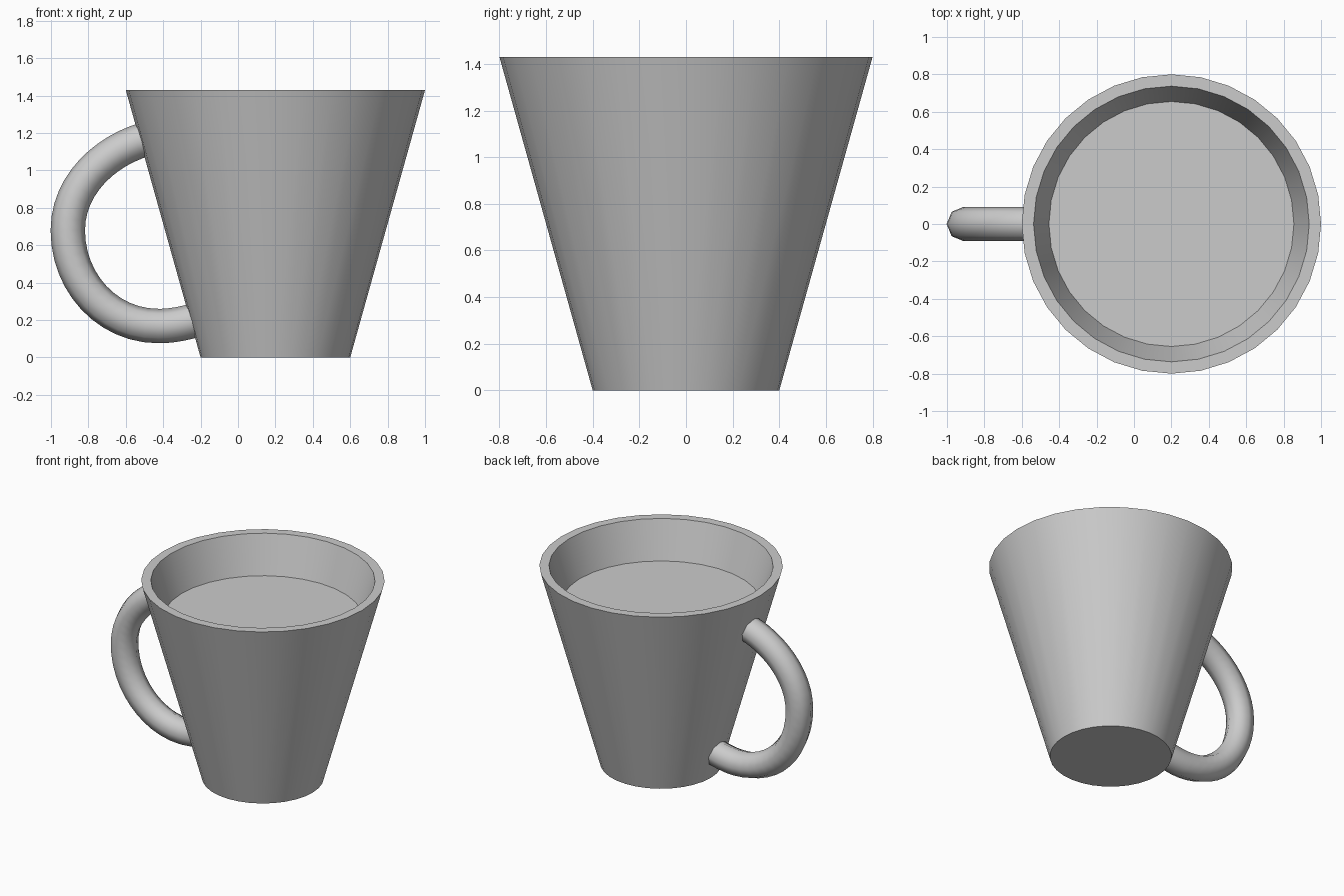
import bpy, bmesh, math

if "Cube" in bpy.data.objects:
    bpy.data.objects.remove(bpy.data.objects["Cube"])

CENTRE_X = 0.2
SIDES = 32


def activate(obj):
    bpy.ops.object.select_all(action='DESELECT')
    obj.select_set(True)
    bpy.context.view_layer.objects.active = obj


# Cup: tapered profile (radius, height) turned around the cup axis
profile = [(0.40, 0.0), (0.80, 1.43), (0.737, 1.43), (0.655, 1.16)]
bm = bmesh.new()
rings = []
for r, z in profile:
    rings.append([bm.verts.new((CENTRE_X + r * math.cos(2 * math.pi * i / SIDES),
                                r * math.sin(2 * math.pi * i / SIDES), z))
                  for i in range(SIDES)])
for low, high in zip(rings, rings[1:]):
    for i in range(SIDES):
        j = (i + 1) % SIDES
        bm.faces.new((low[i], low[j], high[j], high[i]))
bm.faces.new(rings[0][::-1])   # underside
bm.faces.new(rings[-1])        # drink level
bmesh.ops.recalc_face_normals(bm, faces=bm.faces[:])
mesh = bpy.data.meshes.new("cup")
bm.to_mesh(mesh)
bm.free()
cup = bpy.data.objects.new("cup", mesh)
bpy.context.collection.objects.link(cup)
activate(cup)
bpy.ops.object.shade_smooth_by_angle(angle=math.radians(30))

# Handle: eight-sided tube along a curve, ends buried in the cup wall
# Each point: (x, z), left handle, right handle
path = [((-0.49, 1.168), (-0.40, 1.19), (-0.70, 1.11)),
        ((-0.91, 0.68), (-0.91, 0.93), (-0.91, 0.40)),
        ((-0.425, 0.168), (-0.70, 0.168), (-0.34, 0.168)),
        ((-0.18, 0.215), (-0.26, 0.188), (-0.10, 0.24))]
curve = bpy.data.curves.new("handle", 'CURVE')
curve.dimensions = '3D'
curve.bevel_depth = 0.092
curve.bevel_resolution = 2
curve.resolution_u = 12
curve.use_fill_caps = True
spline = curve.splines.new('BEZIER')
spline.bezier_points.add(len(path) - 1)
for point, coords in zip(spline.bezier_points, path):
    point.handle_left_type = point.handle_right_type = 'FREE'
    co, left, right = [(x, 0, z) for x, z in coords]
    point.co, point.handle_left, point.handle_right = co, left, right
handle = bpy.data.objects.new("handle", curve)
bpy.context.collection.objects.link(handle)
activate(handle)
bpy.ops.object.convert(target='MESH')
bpy.ops.object.shade_smooth_by_angle(angle=math.radians(60))
